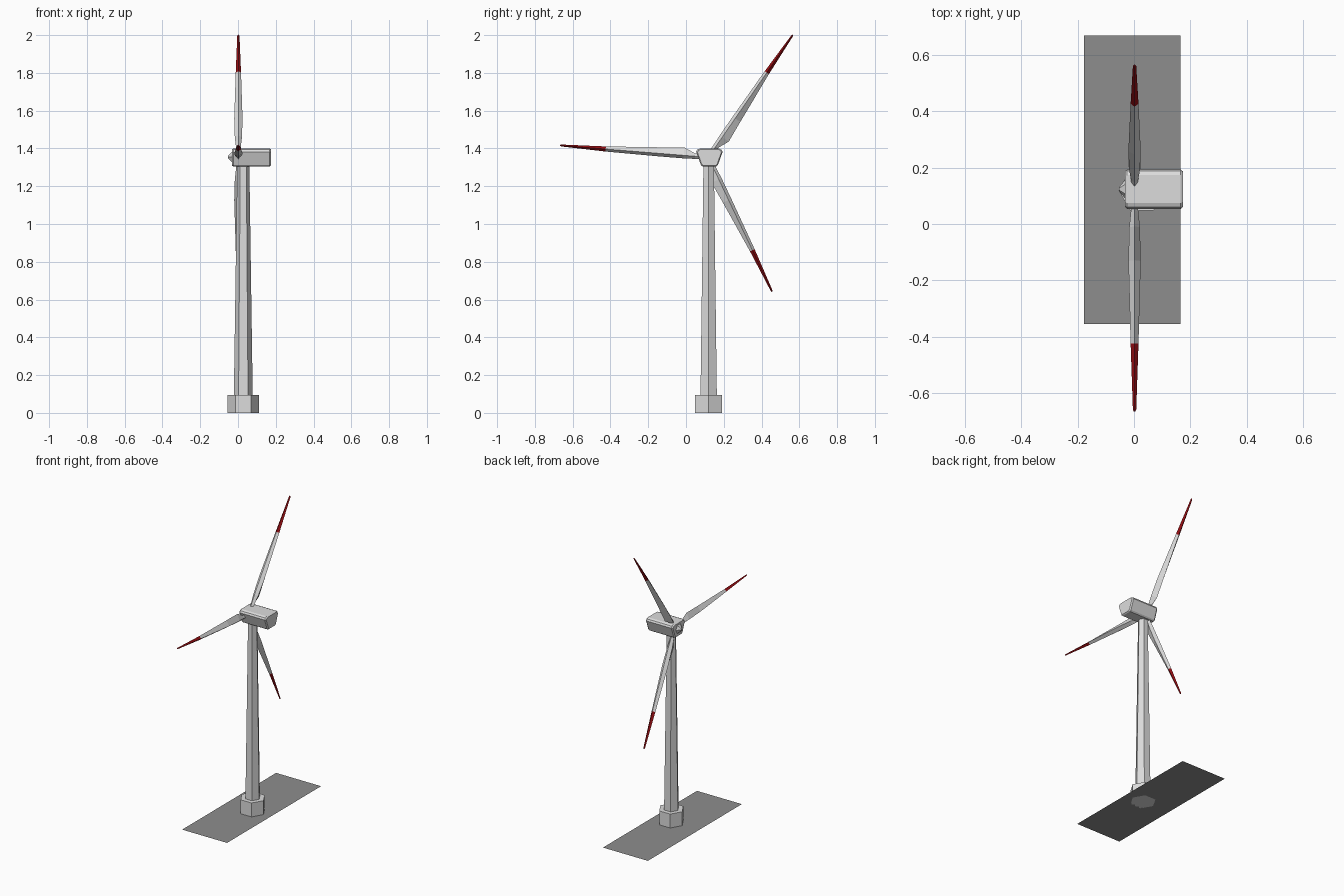
import bpy, bmesh, math
from mathutils import Vector

if "Cube" in bpy.data.objects:
    bpy.data.objects.remove(bpy.data.objects["Cube"])

def material(name, rgb):
    m = bpy.data.materials.new(name)
    m.diffuse_color = (*rgb, 1)
    m.use_nodes = True
    m.node_tree.nodes["Principled BSDF"].inputs["Base Color"].default_value = m.diffuse_color
    return m

WHITE = material("off white", (0.72, 0.72, 0.72))
RED = material("dark red", (0.3, 0.004, 0.006))
GREY = material("pad grey", (0.27, 0.27, 0.27))

CX, CY, HUB_Z = 0.028, 0.12, 1.355

def loft(name, rings, mats, tip_from=None):
    """Join equal-sized rings of points into a closed flat-faced solid."""
    bm = bmesh.new()
    vr = [[bm.verts.new(p) for p in ring] for ring in rings]
    n = len(vr[0])
    for i in range(len(vr) - 1):
        for k in range(n):
            f = bm.faces.new((vr[i][k], vr[i][(k + 1) % n],
                              vr[i + 1][(k + 1) % n], vr[i + 1][k]))
            f.material_index = int(tip_from is not None and i >= tip_from)
    bm.faces.new(vr[0][::-1])
    cap = bm.faces.new(vr[-1])
    cap.material_index = int(tip_from is not None)
    bmesh.ops.recalc_face_normals(bm, faces=bm.faces)
    me = bpy.data.meshes.new(name)
    bm.to_mesh(me)
    bm.free()
    ob = bpy.data.objects.new(name, me)
    bpy.context.collection.objects.link(ob)
    for m in mats:
        me.materials.append(m)
    return ob

def hexagon(r, z):
    return [(CX + r * math.cos(k * math.pi / 3), CY + r * math.sin(k * math.pi / 3), z)
            for k in range(6)]

# Flat ground pad
bm = bmesh.new()
bm.faces.new([bm.verts.new(p) for p in
              ((-0.178, -0.355, 0), (0.165, -0.355, 0), (0.165, 0.67, 0), (-0.178, 0.67, 0))])
me = bpy.data.meshes.new("ground_pad")
bm.to_mesh(me)
bm.free()
me.materials.append(GREY)
bpy.context.collection.objects.link(bpy.data.objects.new("ground_pad", me))

# Six-sided foundation and tapered tower
loft("foundation", [hexagon(0.083, 0), hexagon(0.083, 0.096)], [WHITE])
loft("tower", [hexagon(0.05, 0.09), hexagon(0.032, 1.32)], [WHITE])

# Nacelle: trapezoid section, wider at the top, with chamfered edges
half = [(0.036, 1.304), (0.045, 1.312), (0.07, 1.382), (0.064, 1.394), (0.05, 1.4)]
section = half + [(-y, z) for y, z in reversed(half)]

def nacelle_ring(x, s):
    return [(x, CY + 0.004 + y * s, HUB_Z + (z - HUB_Z) * s) for y, z in section]

loft("nacelle", [nacelle_ring(-0.032, 0.9), nacelle_ring(-0.024, 1),
                 nacelle_ring(0.166, 1), nacelle_ring(0.174, 0.9)], [WHITE])

# Nose cone
def nose_ring(x, r):
    return [(x, CY + 0.004 + r * math.cos(k * math.pi / 3),
             HUB_Z + r * math.sin(k * math.pi / 3)) for k in range(6)]
loft("nose_cone", [nose_ring(-0.026, 0.04), nose_ring(-0.054, 0.006)], [WHITE])

# Blades: diamond sections (radius, leading, trailing, half thickness)
stations = [(0.02, 0.014, 0.014, 0.012), (0.07, 0.014, 0.014, 0.013),
            (0.13, 0.042, 0.016, 0.019), (0.25, 0.033, 0.016, 0.022),
            (0.545, 0.014, 0.013, 0.014), (0.78, 0.005, 0.005, 0.006),
            (0.787, 0.003, 0.003, 0.003)]
for i in range(3):
    a = math.radians(55.4 + 120 * i)
    out = Vector((0, math.cos(a), math.sin(a)))
    side = Vector((0, math.sin(a), -math.cos(a)))
    hub = Vector((0.002, 0.118, HUB_Z - 0.002))
    rings = []
    for r, lead, trail, t in stations:
        c = hub + out * r
        rings.append([c + side * lead, c + Vector((t, 0, 0)),
                      c - side * trail, c - Vector((t, 0, 0))])
    loft(f"blade_{i + 1}", rings, [WHITE, RED], tip_from=4)
